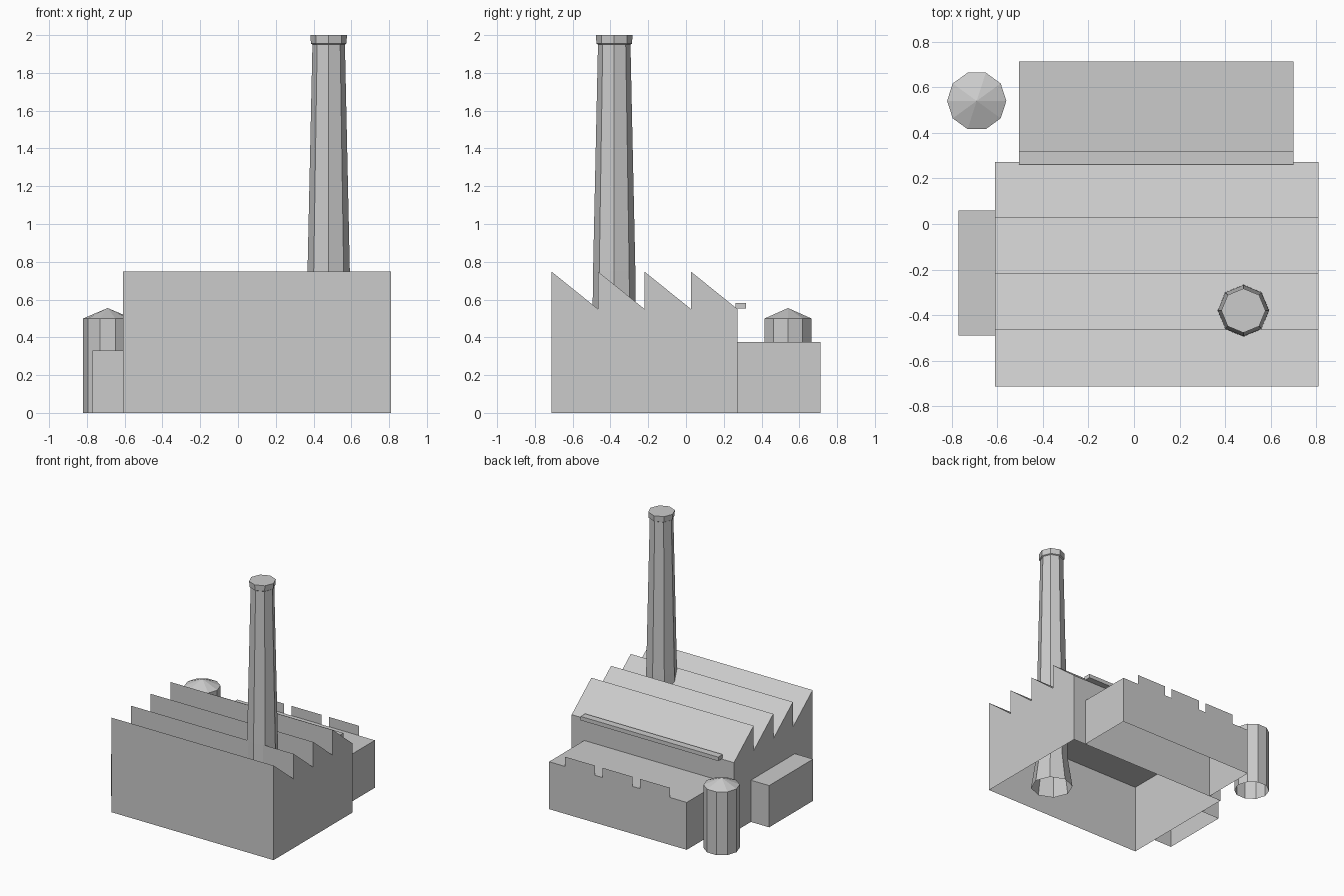
import bpy, bmesh, math

if "Cube" in bpy.data.objects:
    bpy.data.objects.remove(bpy.data.objects["Cube"])

gray = bpy.data.materials.new("plain gray")
gray.diffuse_color = (0.6, 0.6, 0.6, 1)
gray.use_nodes = True
gray.node_tree.nodes["Principled BSDF"].inputs["Base Color"].default_value = gray.diffuse_color


def make(name, verts, faces):
    mesh = bpy.data.meshes.new(name)
    mesh.from_pydata(verts, [], faces)
    mesh.materials.append(gray)
    obj = bpy.data.objects.new(name, mesh)
    bpy.context.collection.objects.link(obj)
    bm = bmesh.new()
    bm.from_mesh(mesh)
    bmesh.ops.recalc_face_normals(bm, faces=bm.faces)
    bm.to_mesh(mesh)
    bm.free()
    return obj


def box(name, x0, x1, y0, y1, z0, z1, bottom=False):
    """Box with an optional floor."""
    corners = [(x0, y0), (x1, y0), (x1, y1), (x0, y1)]
    verts = [(x, y, z) for z in (z0, z1) for x, y in corners]
    faces = [(i, (i + 1) % 4, (i + 1) % 4 + 4, i + 4) for i in range(4)]
    faces.append((4, 5, 6, 7))
    if bottom:
        faces.append((3, 2, 1, 0))
    return make(name, verts, faces)


def lathe(name, cx, cy, sides, profile, tip=None):
    """Faceted turned shape, open below, closed by a flat cap or a cone."""
    verts, faces = [], []
    for r, z in profile:
        for i in range(sides):
            a = 2 * math.pi * i / sides
            verts.append((cx + r * math.cos(a), cy + r * math.sin(a), z))
    for k in range(len(profile) - 1):
        for i in range(sides):
            j = (i + 1) % sides
            a, b = k * sides, (k + 1) * sides
            faces.append((a + i, a + j, b + j, b + i))
    top = (len(profile) - 1) * sides
    if tip is None:
        faces.append(tuple(range(top, top + sides)))
    else:
        verts.append((cx, cy, tip))
        faces += [(top + i, top + (i + 1) % sides, len(verts) - 1)
                  for i in range(sides)]
    return make(name, verts, faces)


# Main hall with a flat ceiling
X0, X1, Y0, Y1 = -0.61, 0.81, -0.712, 0.272
EAVE, RIDGE = 0.55, 0.748
box("main_hall", X0, X1, Y0, Y1, 0, EAVE)

# Sawtooth roof: upright to the front, sloping down to the back
step = (Y1 - Y0) / 4
for n in range(4):
    y = Y0 + n * step
    verts = [(x, yy, z) for x in (X0, X1)
             for yy, z in ((y, EAVE), (y, RIDGE), (y + step, EAVE))]
    make(f"roof_tooth_{n + 1}", verts,
         [(0, 1, 2), (3, 5, 4), (0, 3, 4, 1), (1, 4, 5, 2)])

# Rear annex, side annex and the bar along the rear eave
box("rear_annex", -0.505, 0.70, 0.272, 0.712, 0, 0.375)
box("side_annex", -0.77, X0, -0.49, 0.06, 0, 0.33)
box("eave_bar", -0.505, 0.70, 0.262, 0.318, 0.552, 0.583, bottom=True)

# Thin upright panels along the rear edge of the annex
for n in range(3):
    x = -0.36 + n * 0.328
    make(f"parapet_panel_{n + 1}",
         [(x, 0.712, 0.375), (x + 0.264, 0.712, 0.375),
          (x + 0.264, 0.712, 0.452), (x, 0.712, 0.452)], [(3, 2, 1, 0)])

# Chimney with flared foot and collar
lathe("chimney", 0.48, -0.38, 8,
      [(0.155, 0), (0.118, 0.25), (0.112, 0.75), (0.086, 1.95),
       (0.094, 1.955), (0.097, 2.0)])

# Storage tank with a low conical lid
lathe("tank", -0.69, 0.54, 10, [(0.13, 0), (0.13, 0.5)], tip=0.555)
